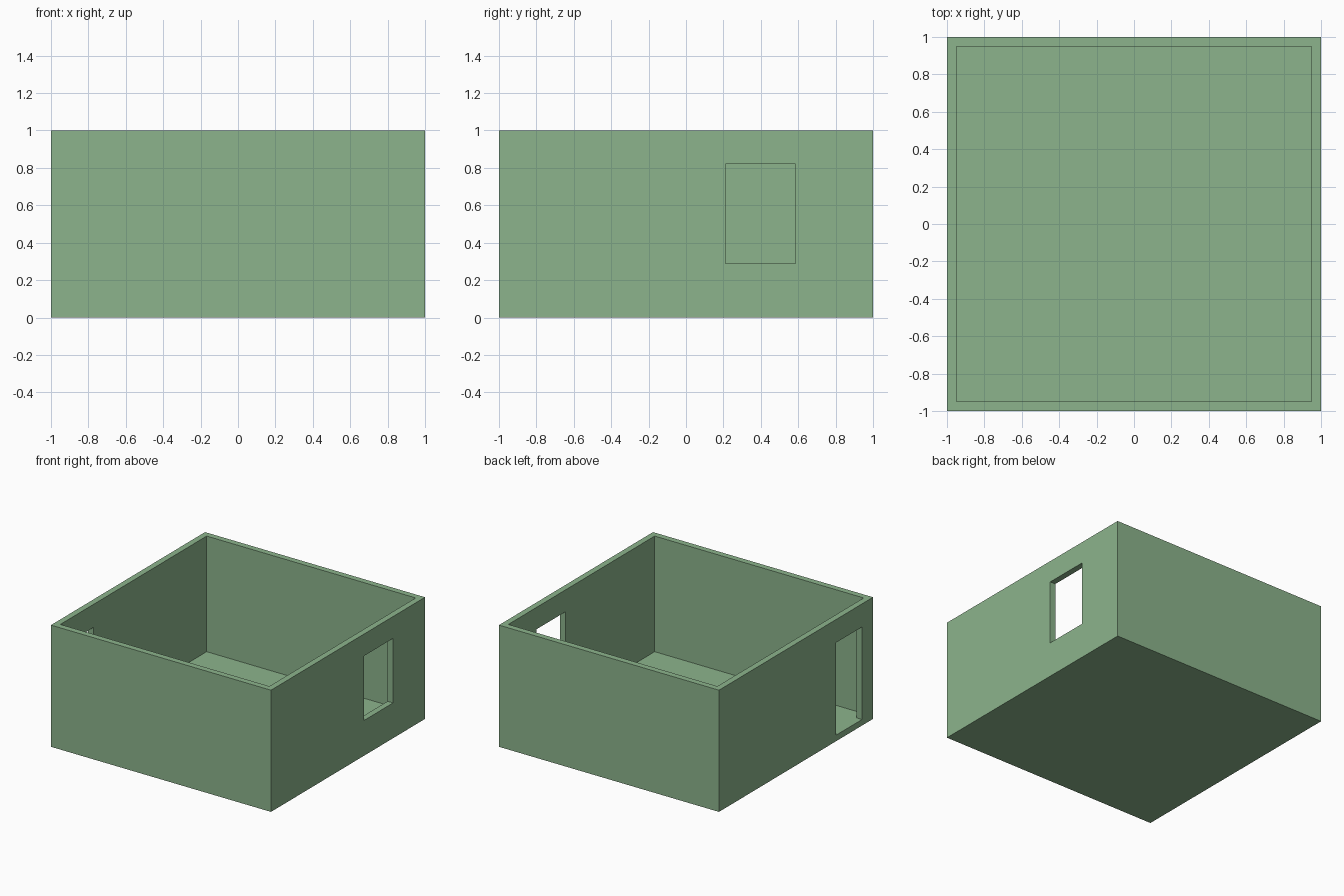
import bpy

if "Cube" in bpy.data.objects:
    bpy.data.objects.remove(bpy.data.objects["Cube"])

green = bpy.data.materials.new("soft_green")
green.diffuse_color = (0.263, 0.456, 0.263, 1)
green.use_nodes = True
green.node_tree.nodes["Principled BSDF"].inputs["Base Color"].default_value = green.diffuse_color


def box(name, lo, hi):
    """Axis-aligned box between two corners."""
    bpy.ops.mesh.primitive_cube_add(size=1)
    ob = bpy.context.object
    ob.name = name
    ob.location = [(a + b) / 2 for a, b in zip(lo, hi)]
    ob.scale = [b - a for a, b in zip(lo, hi)]
    bpy.ops.object.transform_apply(location=True, rotation=False, scale=True)
    return ob


def cut(target, cutter):
    """Subtract the cutter from the target and discard it."""
    mod = target.modifiers.new("cut", 'BOOLEAN')
    mod.operation = 'DIFFERENCE'
    mod.solver = 'EXACT'
    mod.object = cutter
    bpy.context.view_layer.objects.active = target
    bpy.ops.object.modifier_apply(modifier=mod.name)
    bpy.data.objects.remove(cutter)


WALL = 0.05   # wall and floor thickness
IN = 1 - WALL

# Open-topped room shell
room = box("room_shell", (-1, -1, 0), (1, 1, 1))
room.data.materials.append(green)
cut(room, box("room_cavity", (-IN, -IN, WALL), (IN, IN, 1.2)))

# Window in the right wall
cut(room, box("window_opening", (0.9, 0.21, 0.29), (1.1, 0.585, 0.82)))

# Door in the left wall, its sill level with the floor
cut(room, box("door_opening", (-1.1, -0.857, WALL), (-0.9, -0.52, 0.81)))
